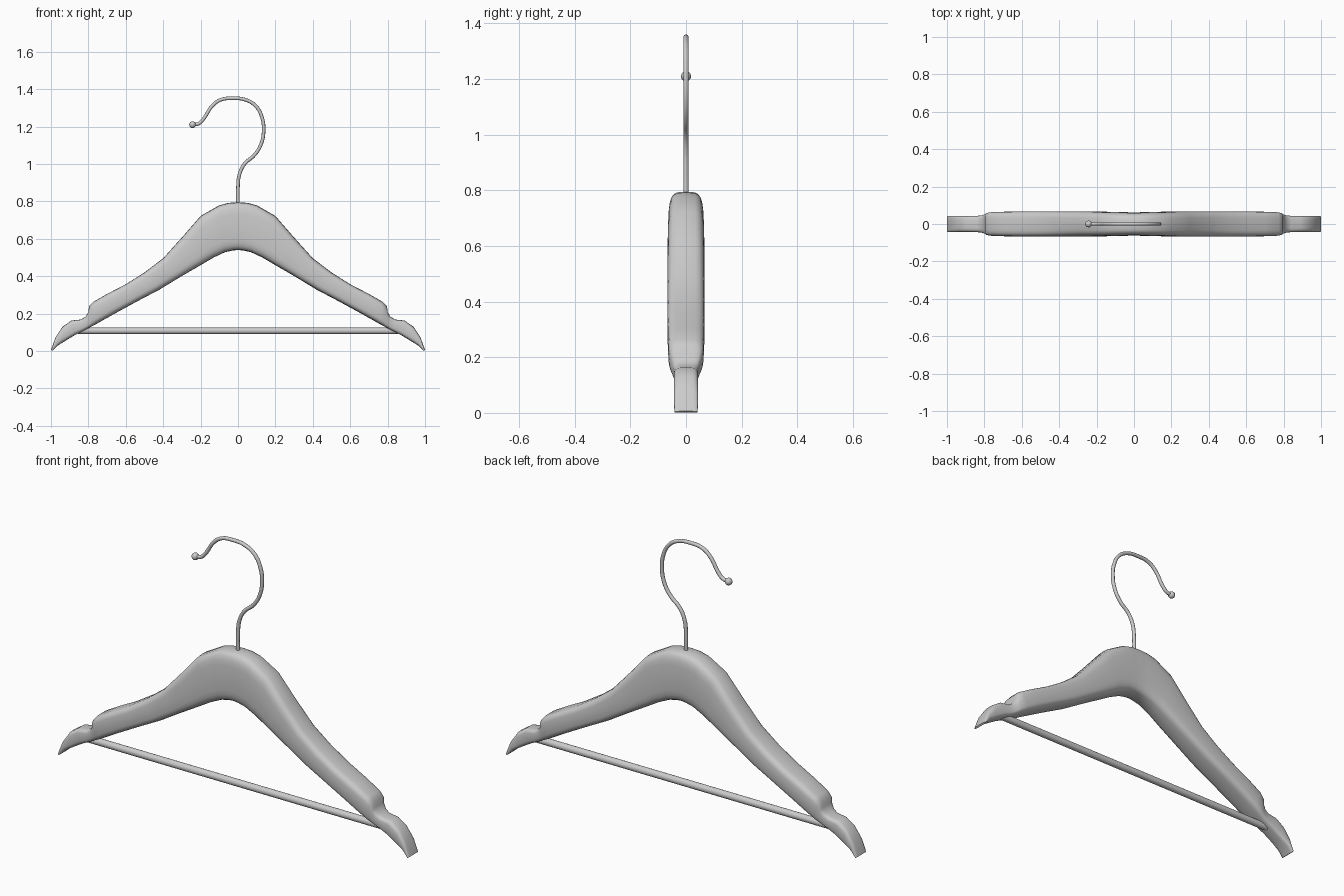
import bpy, bmesh
from math import cos, sin, pi, copysign, radians

if "Cube" in bpy.data.objects:
    bpy.data.objects.remove(bpy.data.objects["Cube"])


def smooth(obj, angle=50):
    bpy.ops.object.select_all(action='DESELECT')
    obj.select_set(True)
    bpy.context.view_layer.objects.active = obj
    bpy.ops.object.shade_smooth_by_angle(angle=radians(angle))


# Wooden arm: stations of (top x, top z, bottom x, bottom z, half thickness)
stations = [
    (0, .795, 0, .54, .062), (.05, .792, .03, .537, .063),
    (.10, .779, .07, .528, .064), (.20, .722, .13, .500, .066),
    (.30, .607, .20, .459, .067), (.40, .496, .31, .395, .067),
    (.50, .420, .42, .328, .067), (.60, .357, .54, .265, .067),
    (.70, .305, .65, .205, .066), (.775, .262, .73, .160, .064),
    (.797, .238, .765, .140, .060), (.800, .208, .790, .127, .053),
    (.815, .184, .808, .117, .047), (.840, .168, .828, .107, .044),
    (.890, .163, .870, .086, .043), (.938, .130, .920, .056, .043),
    (.975, .075, .965, .028, .043), (1.0, .006, .992, .001, .042)]
N = 24


def arm_ring(bm, tx, tz, bx, bz, half):
    # Rounded-box section between the top and bottom edge points
    ring = []
    for i in range(N):
        a = 2 * pi * i / N
        c, s = cos(a), sin(a)
        u = copysign(abs(c) ** .5, c)
        t = .5 + .5 * copysign(abs(s) ** .5, s)
        ring.append(bm.verts.new((bx + (tx - bx) * t, half * u, bz + (tz - bz) * t)))
    return ring


bm = bmesh.new()
rings = [arm_ring(bm, *s) for s in stations]
for a, b in zip(rings, rings[1:]):
    for i in range(N):
        j = (i + 1) % N
        bm.faces.new((a[i], a[j], b[j], b[i]))
bm.faces.new(rings[-1])
# Mirror to the other arm
geom = bm.verts[:] + bm.edges[:] + bm.faces[:]
bmesh.ops.mirror(bm, geom=geom, axis='X', merge_dist=.0001)
bmesh.ops.remove_doubles(bm, verts=bm.verts, dist=.0001)
bmesh.ops.recalc_face_normals(bm, faces=bm.faces)
mesh = bpy.data.meshes.new("shoulder_body")
bm.to_mesh(mesh)
bm.free()
body = bpy.data.objects.new("shoulder_body", mesh)
bpy.context.collection.objects.link(body)
smooth(body)

# Trouser bar
bpy.ops.mesh.primitive_cylinder_add(vertices=20, radius=.018, depth=1.71,
                                    location=(0, 0, .108), rotation=(0, pi / 2, 0))
bar = bpy.context.object
bar.name = "trouser_bar"
smooth(bar)

# Wire hook
path = [(0, .77), (0, .88), (.008, .945), (.035, 1.0), (.09, 1.05), (.125, 1.11),
        (.137, 1.18), (.128, 1.25), (.095, 1.31), (.04, 1.343), (-.03, 1.351),
        (-.095, 1.342), (-.14, 1.308), (-.185, 1.24), (-.212, 1.215), (-.243, 1.21)]
curve = bpy.data.curves.new("hook", 'CURVE')
curve.dimensions = '3D'
curve.bevel_depth = .0095
curve.bevel_resolution = 3
curve.resolution_u = 5
curve.use_fill_caps = True
spline = curve.splines.new('BEZIER')
spline.bezier_points.add(len(path) - 1)
for p, (x, z) in zip(spline.bezier_points, path):
    p.co = (x, 0, z)
    p.handle_left_type = p.handle_right_type = 'AUTO'
hook = bpy.data.objects.new("hook", curve)
bpy.context.collection.objects.link(hook)

# Ball on the hook end
bpy.ops.mesh.primitive_uv_sphere_add(segments=20, ring_count=12, radius=.018,
                                     location=(-.243, 0, 1.21))
ball = bpy.context.object
ball.name = "hook_ball"
smooth(ball)
